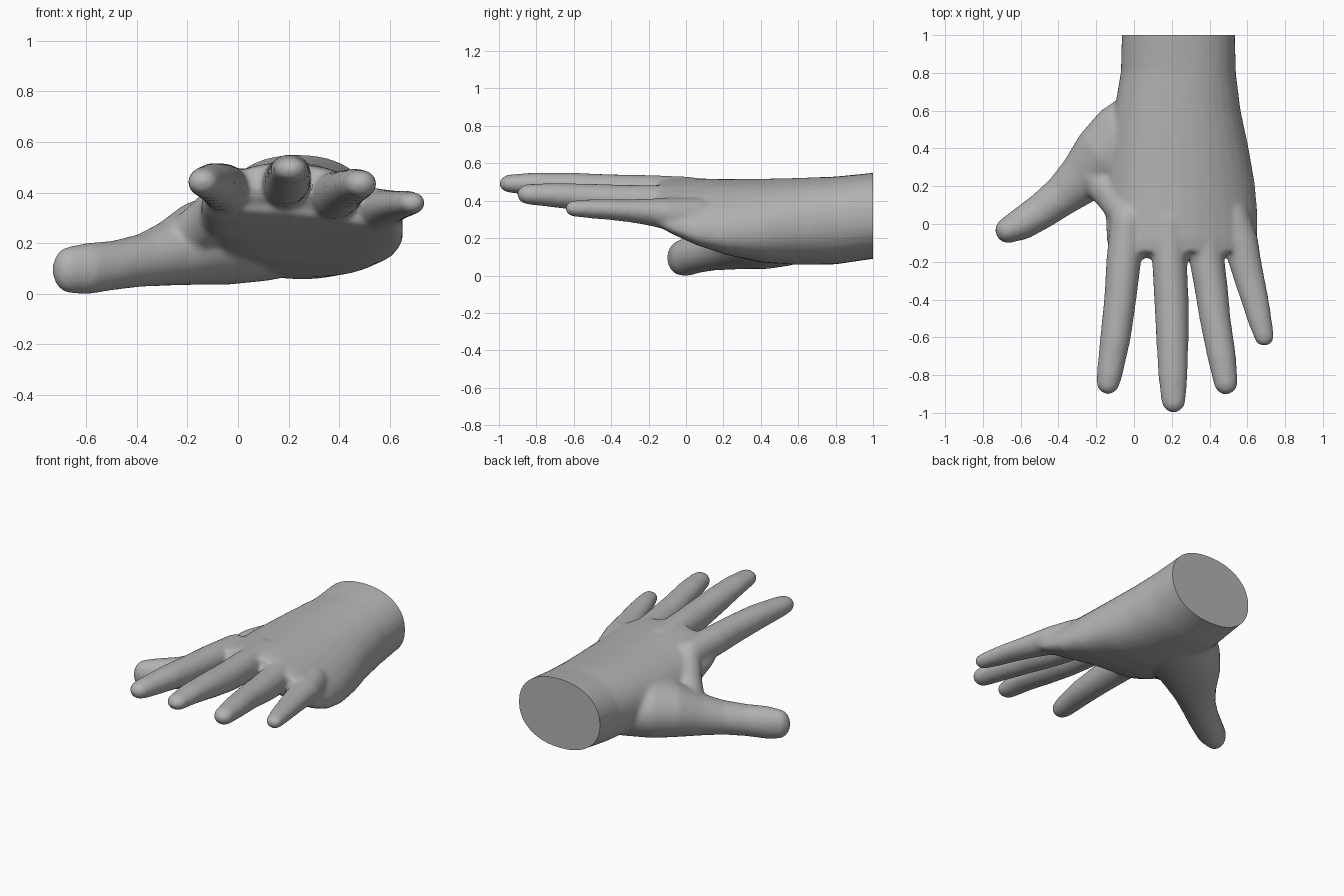
import bpy, bmesh, math
from mathutils import Vector

if "Cube" in bpy.data.objects:
    bpy.data.objects.remove(bpy.data.objects["Cube"])

SIDES = 32


def loft(bm, path, cap_start=False, cap_end=True, flat=2.0):
    """Tube along rows of (x, y, z, half width, half height[, tilt, arch])."""
    rows = [tuple(p) + (0,) * (7 - len(p)) for p in path]
    pts = [Vector(r[:3]) for r in rows]
    secs = []
    for i, r in enumerate(rows):
        t = pts[min(i + 1, len(pts) - 1)] - pts[max(i - 1, 0)]
        t.z = 0
        secs.append((pts[i], t.normalized(), *r[3:]))

    def dome(sec, sign):
        c, t, a, b, tilt, arch = sec
        return [(c + t * sign * a * math.sin(u), t, a * math.cos(u), b * math.cos(u), tilt, arch)
                for u in (0.35, 0.7, 1.05, 1.35)]

    if cap_end:
        secs += dome(secs[-1], 1)
    if cap_start:
        secs = dome(secs[0], -1)[::-1] + secs
    rings = []
    for c, t, a, b, tilt, arch in secs:
        side = Vector((-t.y, t.x, 0))
        ring = []
        for k in range(SIDES):
            u = 2 * math.pi * k / SIDES
            cu, su = math.cos(u), math.sin(u)
            w = a * math.copysign(abs(cu) ** (2 / flat), cu)
            h = b * math.copysign(abs(su) ** (2 / flat), su)
            p = c + side * w
            p.z += h + tilt * w - arch * w * w
            ring.append(bm.verts.new(p))
        rings.append(ring)
    for r0, r1 in zip(rings, rings[1:]):
        for k in range(SIDES):
            j = (k + 1) % SIDES
            bm.faces.new((r0[k], r0[j], r1[j], r1[k]))
    bm.faces.new(rings[0][::-1])
    bm.faces.new(rings[-1])


bm = bmesh.new()

# wrist and palm, running forward to the knuckles
loft(bm, [(.235, 1.1, .325, .30, .230), (.235, 1.0, .325, .30, .230),
          (.235, .80, .300, .305, .235), (.23, .60, .295, .335, .232, -.03, .1),
          (.235, .40, .300, .37, .222, -.06, .25), (.245, .20, .325, .395, .195, -.09, .4),
          (.252, .05, .360, .402, .162, -.11, .5), (.255, -.08, .395, .400, .125, -.11, .5),
          (.255, -.15, .415, .385, .095, -.11, .5)], cap_end=False, flat=2.2)

# index, middle, ring and little finger, from knuckle to tip
loft(bm, [(-.035, .02, .41, .09, .10), (-.055, -.20, .425, .092, .095), (-.073, -.40, .435, .085, .088),
          (-.098, -.60, .445, .081, .078), (-.130, -.80, .447, .068, .062), (-.137, -.84, .447, .062, .055)], True)
loft(bm, [(.18, .02, .435, .09, .10), (.188, -.20, .445, .092, .098), (.198, -.40, .455, .091, .092),
          (.203, -.60, .475, .086, .080), (.206, -.80, .495, .078, .062), (.209, -.935, .497, .065, .050)], True)
loft(bm, [(.36, .02, .39, .09, .10), (.388, -.20, .395, .092, .095), (.410, -.35, .405, .088, .086),
          (.429, -.50, .420, .082, .076), (.464, -.70, .435, .076, .066), (.486, -.84, .440, .064, .055)], True)
loft(bm, [(.52, .06, .31, .09, .11), (.565, -.10, .335, .094, .085), (.588, -.20, .345, .086, .072),
          (.613, -.30, .352, .080, .062), (.640, -.40, .358, .073, .056), (.664, -.50, .362, .065, .052),
          (.689, -.595, .364, .053, .044)], True)

# thumb with its fleshy base
loft(bm, [(.10, .52, .235, .22, .18), (-.05, .42, .225, .22, .185), (-.17, .33, .205, .185, .165),
          (-.28, .235, .165, .135, .128), (-.38, .15, .138, .108, .105), (-.49, .068, .118, .095, .098),
          (-.60, -.002, .104, .086, .102), (-.665, -.032, .100, .070, .093)], True)

# web between thumb and index finger
loft(bm, [(-.20, .25, .22, .10, .11), (-.12, .17, .29, .10, .11), (-.06, .08, .36, .09, .11)], True)

# skin webs between neighbouring fingers
for x, y, z in ((.07, -.13, .42), (.29, -.13, .405), (.475, -.09, .36)):
    loft(bm, [(x - .07, y, z, .05, .065), (x + .07, y, z, .05, .065)], True)

bmesh.ops.recalc_face_normals(bm, faces=bm.faces)
mesh = bpy.data.meshes.new("hand")
bm.to_mesh(mesh)
bm.free()
hand = bpy.data.objects.new("hand", mesh)
bpy.context.collection.objects.link(hand)

# fuse the parts into one soft skin
fuse = hand.modifiers.new("fuse", 'REMESH')
fuse.mode = 'VOXEL'
fuse.voxel_size = 0.012
soften = hand.modifiers.new("soften", 'SMOOTH')
soften.factor = 0.5
soften.iterations = 14
skin = bpy.data.meshes.new_from_object(hand.evaluated_get(bpy.context.evaluated_depsgraph_get()))
hand.modifiers.clear()
hand.data = skin

# flat cut at the wrist, resting on the ground
bm = bmesh.new()
bm.from_mesh(skin)
cut = bmesh.ops.bisect_plane(bm, geom=bm.verts[:] + bm.edges[:] + bm.faces[:],
                             plane_co=(0, 1, 0), plane_no=(0, 1, 0), clear_outer=True)
rim = [e for e in cut["geom_cut"] if isinstance(e, bmesh.types.BMEdge)]
bmesh.ops.contextual_create(bm, geom=rim)
low = min(v.co.z for v in bm.verts)
bmesh.ops.translate(bm, verts=bm.verts, vec=(0, 0, -low))
bm.to_mesh(skin)
bm.free()

grey = bpy.data.materials.new("plain grey")
grey.diffuse_color = (.45, .45, .45, 1)
grey.use_nodes = True
grey.node_tree.nodes["Principled BSDF"].inputs["Base Color"].default_value = grey.diffuse_color
skin.materials.clear()
skin.materials.append(grey)

bpy.context.view_layer.objects.active = hand
hand.select_set(True)
bpy.ops.object.shade_smooth_by_angle(angle=math.radians(40))
